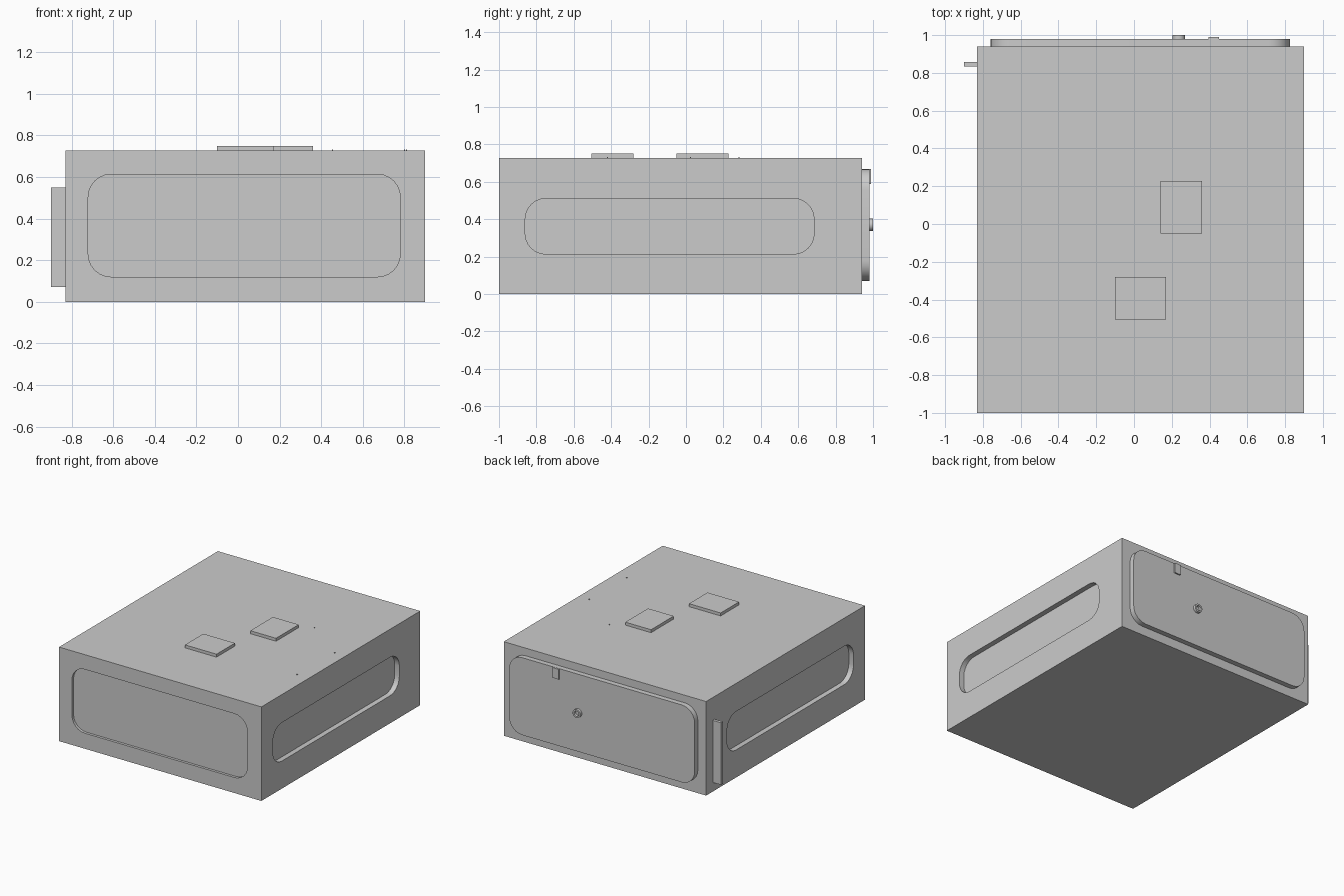
import bpy, bmesh, math
from mathutils import Vector

if "Cube" in bpy.data.objects:
    bpy.data.objects.remove(bpy.data.objects["Cube"])


def finish(name, bm):
    bmesh.ops.recalc_face_normals(bm, faces=bm.faces[:])
    me = bpy.data.meshes.new(name)
    bm.to_mesh(me)
    bm.free()
    ob = bpy.data.objects.new(name, me)
    bpy.context.collection.objects.link(ob)
    return ob


def box(name, lo, hi):
    bm = bmesh.new()
    bmesh.ops.create_cube(bm, size=1)
    for v in bm.verts:
        v.co = Vector([(a + b) / 2 + c * (b - a) for a, b, c in zip(lo, hi, v.co)])
    return finish(name, bm)


def slab(name, axis, u, w, depth, r, seg=6):
    """Rounded rectangle u by w (z range), extruded along x or y."""
    bm = bmesh.new()
    ring = []
    corners = [(u[1] - r, w[1] - r), (u[0] + r, w[1] - r),
               (u[0] + r, w[0] + r), (u[1] - r, w[0] + r)]
    for k, (cu, cw) in enumerate(corners):
        for i in range(seg + 1):
            a = math.pi / 2 * (k + i / seg)
            p, q = cu + r * math.cos(a), cw + r * math.sin(a)
            ring.append(bm.verts.new((depth[0], p, q) if axis == 'x' else (p, depth[0], q)))
    face = bm.faces.new(ring)
    out = bmesh.ops.extrude_face_region(bm, geom=[face])
    d = depth[1] - depth[0]
    move = Vector((d, 0, 0)) if axis == 'x' else Vector((0, d, 0))
    for g in out['geom']:
        if isinstance(g, bmesh.types.BMVert):
            g.co += move
    return finish(name, bm)


def smooth(ob):
    bpy.ops.object.select_all(action='DESELECT')
    ob.select_set(True)
    bpy.context.view_layer.objects.active = ob
    bpy.ops.object.shade_smooth_by_angle(angle=math.radians(30))


# Main housing with shallow rounded recesses in front and both sides
body = box("housing", (-0.83, -1.0, 0.0), (0.90, 0.94, 0.727))
cutters = [
    slab("front_recess", 'y', (-0.72, 0.78), (0.12, 0.613), (-1.1, -0.98), 0.11),
    slab("right_recess", 'x', (-0.86, 0.685), (0.213, 0.51), (0.86, 1.0), 0.11),
    slab("left_recess", 'x', (-0.86, 0.685), (0.213, 0.51), (-0.93, -0.79), 0.11),
]
bpy.context.view_layer.objects.active = body
for c in cutters:
    m = body.modifiers.new(c.name, 'BOOLEAN')
    m.operation, m.solver, m.object = 'DIFFERENCE', 'EXACT', c
    bpy.ops.object.modifier_apply(modifier=m.name)
    bpy.data.objects.remove(c)
smooth(body)

# Raised rounded door on the back
smooth(slab("back_door", 'y', (-0.76, 0.825), (0.07, 0.668), (0.93, 0.98), 0.11))

# Door latch and side hinge tab
box("door_latch", (0.395, 0.97, 0.588), (0.45, 0.99, 0.667))
box("side_tab", (-0.90, 0.835, 0.07), (-0.82, 0.858, 0.55))

# Raised pads on the top
box("top_pad_rear", (0.14, -0.05, 0.72), (0.36, 0.227, 0.75))
box("top_pad_front", (-0.10, -0.505, 0.72), (0.17, -0.28, 0.75))

# Hollow ring knob on the door
bm = bmesh.new()
profile = [(0.02, 0.975), (0.033, 0.975), (0.033, 1.0), (0.02, 1.0)]
n = 24
rings = [[bm.verts.new((0.237 + r * math.cos(2 * math.pi * i / n), y,
                        0.37 + r * math.sin(2 * math.pi * i / n)))
          for i in range(n)] for r, y in profile]
for k in range(4):
    a, b = rings[k], rings[(k + 1) % 4]
    for i in range(n):
        j = (i + 1) % n
        bm.faces.new((a[i], a[j], b[j], b[i]))
smooth(finish("door_ring", bm))

# Tiny pins on the top
for i, (x, y) in enumerate([(0.81, 0.025), (0.80, -0.42), (0.454, 0.284)]):
    box(f"top_pin_{i + 1}", (x - 0.003, y - 0.003, 0.72), (x + 0.003, y + 0.003, 0.732))
